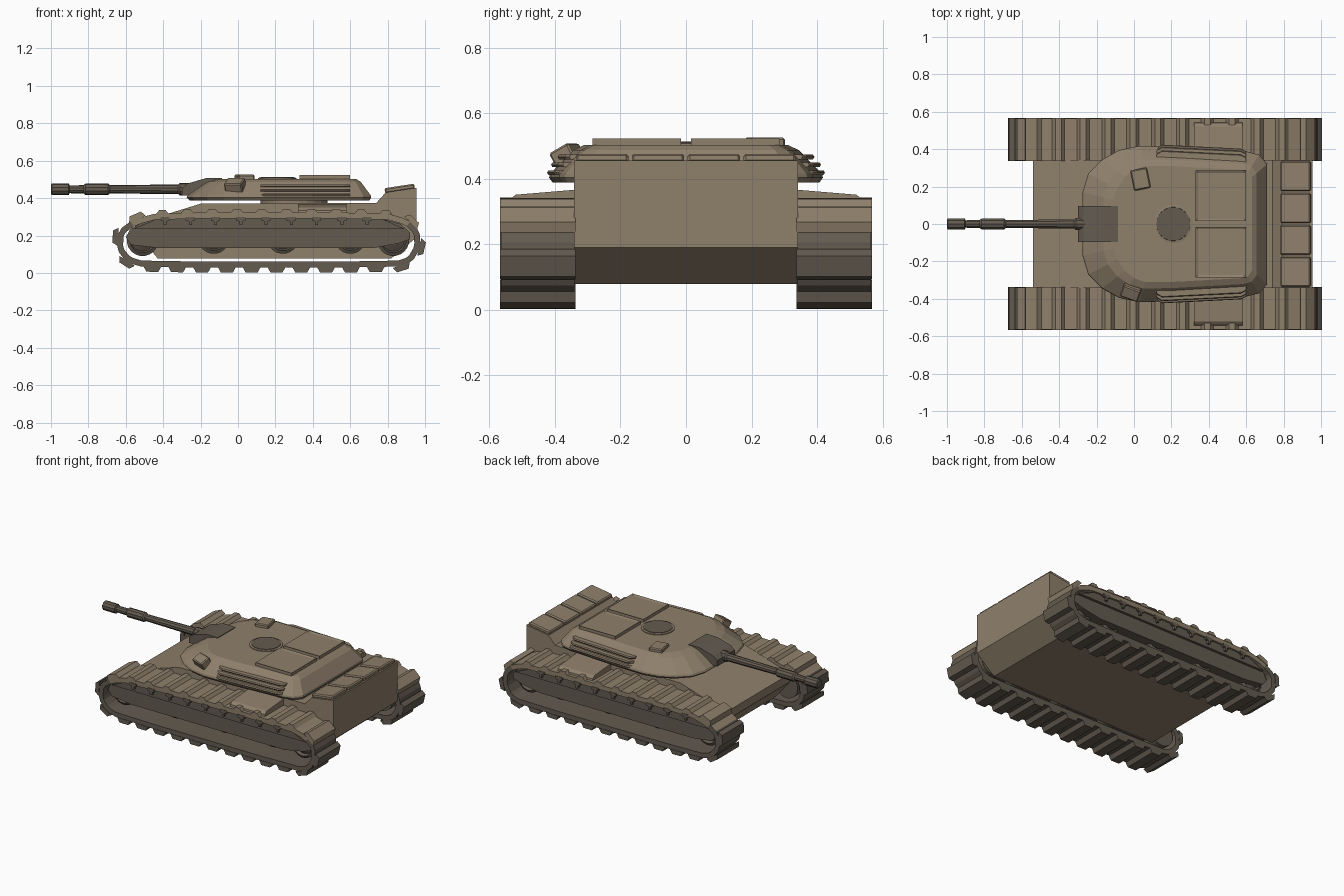
import bpy, bmesh, math
from mathutils import Vector, Matrix

if "Cube" in bpy.data.objects:
    bpy.data.objects.remove(bpy.data.objects["Cube"])


def material(name, rgb):
    m = bpy.data.materials.new(name)
    m.diffuse_color = (*rgb, 1)
    m.use_nodes = True
    m.node_tree.nodes["Principled BSDF"].inputs["Base Color"].default_value = m.diffuse_color
    return m


TAN = material("tan_paint", (0.275, 0.215, 0.148))
DARK = material("dark_brown", (0.125, 0.104, 0.080))


def finish(name, bm, mat=TAN, rule=None):
    """Turn a bmesh into an object; rule(centre) picks the second colour."""
    bmesh.ops.recalc_face_normals(bm, faces=bm.faces[:])
    if rule:
        for f in bm.faces:
            f.material_index = int(rule(f.calc_center_median()))
    me = bpy.data.meshes.new(name)
    bm.to_mesh(me)
    bm.free()
    me.materials.append(mat)
    if rule:
        me.materials.append(DARK)
    ob = bpy.data.objects.new(name, me)
    bpy.context.collection.objects.link(ob)
    return ob


def loft(bm, rings, cap=True):
    vs = [[bm.verts.new(p) for p in r] for r in rings]
    n = len(vs[0])
    for a, b in zip(vs, vs[1:]):
        for i in range(n):
            bm.faces.new((a[i], a[(i + 1) % n], b[(i + 1) % n], b[i]))
    if cap:
        bm.faces.new(vs[0])
        bm.faces.new(vs[-1])


def prism(bm, pts, y0, y1):
    """Extrude a side profile of (x, z) points across y."""
    loft(bm, [[(x, y, z) for x, z in pts] for y in (y0, y1)])


def box(name, lo, hi, mat=TAN, bevel=0.0, inset=0.0, rot=None):
    bm = bmesh.new()
    lo, hi = Vector(lo), Vector(hi)
    mid = (lo + hi) / 2
    bmesh.ops.create_cube(bm, size=1, matrix=Matrix.Diagonal((*(hi - lo), 1)))
    if inset:
        top = max(bm.faces, key=lambda f: f.calc_center_median().z)
        bmesh.ops.inset_region(bm, faces=[top], thickness=inset)
        bmesh.ops.translate(bm, verts=top.verts[:], vec=(0, 0, -0.006))
    elif bevel:
        bmesh.ops.bevel(bm, geom=bm.edges[:], offset=bevel, segments=1, affect='EDGES')
    if rot:
        bmesh.ops.transform(bm, matrix=rot, verts=bm.verts[:])
    bmesh.ops.translate(bm, verts=bm.verts[:], vec=mid)
    return finish(name, bm, mat)


def lathe(name, profile, origin, axis, sides, mat, caps=True):
    """Revolve (distance, radius) pairs about an axis."""
    bm = bmesh.new()
    rings = []
    for d, r in profile:
        ring = []
        for i in range(sides):
            a = math.tau * (i + 0.5) / sides
            u, v = r * math.cos(a), r * math.sin(a)
            p = {'X': (d, u, v), 'Y': (u, d, v), 'Z': (u, v, d)}[axis]
            ring.append(Vector(origin) + Vector(p))
        rings.append(ring)
    loft(bm, rings, caps)
    return finish(name, bm, mat)


# Hull with sloped nose and raised engine deck
bm = bmesh.new()
prism(bm, [(-0.43, 0.078), (0.82, 0.078), (0.955, 0.19), (0.955, 0.455), (0.79, 0.43),
           (0.74, 0.375), (-0.2, 0.37), (-0.54, 0.265), (-0.54, 0.21)], -0.342, 0.342)
finish("hull", bm)

# Four engine deck covers
tilt = Matrix.Rotation(-math.atan2(0.025, 0.165), 4, 'Y')
for i in range(4):
    y = -0.256 + 0.1705 * i
    box("engine_cover", (0.784, y - 0.08, 0.437), (0.945, y + 0.08, 0.465), TAN, 0.007, rot=tilt)

# Track path, with corners rounded
path = [(-0.5, 0.045), (0.84, 0.045), (0.92, 0.07), (0.96, 0.14), (0.955, 0.22), (0.9, 0.272),
        (0.78, 0.307), (-0.42, 0.307), (-0.55, 0.272), (-0.625, 0.22), (-0.632, 0.13), (-0.585, 0.07)]
path = [Vector(p) for p in path]
smooth = []
for a, b in zip(path, path[1:] + path[:1]):
    smooth += [a.lerp(b, 0.2), a.lerp(b, 0.8)]
path = smooth
segs = list(zip(path, path[1:] + path[:1]))
total = sum((b - a).length for a, b in segs)


def along(s):
    """Point and outward normal at a distance along the track."""
    s %= total
    for a, b in segs:
        d = (b - a).length
        if s <= d:
            t = (b - a) / d
            return a + t * s, Vector((t.y, -t.x))
        s -= d
    return path[0], Vector((0, -1))


def offset_path(d):
    out = []
    for i, p in enumerate(path):
        t = (path[(i + 1) % len(path)] - path[i - 1]).normalized()
        out.append(p + Vector((t.y, -t.x)) * d)
    return out


skirt = [(-0.6, 0.19), (-0.575, 0.235), (-0.5, 0.275), (-0.4, 0.292), (0.76, 0.292), (0.87, 0.262),
         (0.92, 0.215), (0.92, 0.18), (0.86, 0.158), (0.72, 0.132), (-0.42, 0.132), (-0.57, 0.15)]
for s in (-1, 1):
    # Track belt: tan over the top run, dark elsewhere
    inner, outer = offset_path(-0.016), offset_path(0.016)
    bm = bmesh.new()
    loops = [(inner, 0.34), (outer, 0.34), (outer, 0.565), (inner, 0.565), (inner, 0.34)]
    loft(bm, [[(p.x, s * y, p.y) for p in pts] for pts, y in loops], cap=False)
    bmesh.ops.remove_doubles(bm, verts=bm.verts[:], dist=1e-5)
    finish("track_belt", bm, TAN, lambda c: c.z < 0.25)

    # Track cleats
    bm = bmesh.new()
    count = round(total / 0.135)
    for i in range(count):
        p, n = along(total * (i + 0.3) / count)
        t = Vector((-n.y, n.x))
        top = p.y > 0.28
        h, w0, w1 = (0.022, 0.035, 0.016) if top else (0.029, 0.048, 0.032)
        q = p + n * 0.014
        prism(bm, [q - t * w0, q + t * w0, q + n * h + t * w1, q + n * h - t * w1],
              s * 0.338, s * 0.568)
    finish("track_cleats", bm, TAN, lambda c: c.z < 0.25)

    # Side skirt with an upper strip and hanging tabs
    bm = bmesh.new()
    prism(bm, skirt, s * 0.42, s * 0.535)
    prism(bm, [(-0.56, 0.235), (0.89, 0.235), (0.76, 0.294), (-0.42, 0.294)], s * 0.52, s * 0.552)
    for i in range(9):
        x = -0.39 + 0.135 * i
        prism(bm, [(x - 0.025, 0.298), (x - 0.025, 0.28), (x - 0.008, 0.275), (x - 0.008, 0.255),
                   (x + 0.008, 0.255), (x + 0.008, 0.275), (x + 0.025, 0.28), (x + 0.025, 0.298)],
              s * 0.54, s * 0.568)
    finish("side_skirt", bm, DARK)

    # Road wheels
    for x in (-0.51, -0.13, 0.24, 0.6, 0.83):
        z, r = (0.175, 0.085) if x in (-0.51, 0.83) else (0.185, 0.083)
        lathe("road_wheel", [(s * 0.345, r), (s * 0.49, r), (s * 0.5, r * 0.8), (s * 0.48, r * 0.7),
                             (s * 0.5, r * 0.3)], (x, 0, z), 'Y', 20, DARK)

    # Fender stowage box with a sloping lid
    bm = bmesh.new()
    loft(bm, [[(x, s * y, z) for y, z in ((0.34, 0.31), (0.545, 0.31), (0.54, 0.335),
               (0.52, 0.351), (0.34, 0.366))] for x in (0.32, 0.58)])
    finish("fender_box", bm)

    # Rails on the turret flank
    for y, z in ((0.406, 0.418), (0.394, 0.442), (0.374, 0.466)):
        bm = bmesh.new()
        loft(bm, [[(x, s * (y + dy + k), z + dz) for dy, dz in
                   ((-0.035, -0.007), (0.008, -0.007), (0.012, 0), (0.008, 0.007), (-0.035, 0.007))]
                  for x, k in ((0.12, -0.012), (0.15, 0.006), (0.57, -0.015), (0.6, -0.03))])
        finish("turret_rail", bm)

    # Roof hatch
    box("roof_hatch", (0.33, min(s * 0.015, s * 0.285), 0.49),
        (0.6, max(s * 0.015, s * 0.285), 0.523), TAN, inset=0.018)

# Turret ring
lathe("turret_ring", [(0.36, 0.18), (0.405, 0.18)], (0.3, 0, 0), 'Z', 24, TAN)

# Turret shell, lofted between a wide base and a narrow roof
base = [(-0.275, 0.17), (-0.245, 0.27), (-0.17, 0.345), (-0.08, 0.395), (0.03, 0.418),
        (0.2, 0.413), (0.6, 0.388), (0.67, 0.37), (0.712, 0.32)]
roof = [(-0.11, 0.13), (-0.09, 0.19), (-0.05, 0.25), (0.0, 0.29), (0.06, 0.31),
        (0.2, 0.31), (0.57, 0.29), (0.61, 0.28), (0.63, 0.25)]
bm = bmesh.new()
rings = []
for z, t in ((0.388, 0.1), (0.403, 0.0), (0.415, 0.03), (0.487, 0.68), (0.503, 1.0)):
    half = [Vector(a).lerp(Vector(b), t) for a, b in zip(base, roof)]
    rings.append([(p.x, p.y, z) for p in half] + [(p.x, -p.y, z) for p in reversed(half)])
loft(bm, rings)
finish("turret", bm)

# Gun mantlet
bm = bmesh.new()
loft(bm, [[(x, y, z) for x, z in ((-0.3, 0.415), (-0.3, 0.455), (-0.27, 0.478), (-0.17, 0.507),
           (-0.085, 0.507), (-0.085, 0.415))] for y in (-0.095, 0.095)])
finish("gun_mantlet", bm, DARK)

# Gun barrel with muzzle and sleeve
lathe("gun_barrel", [(-1.0, 0.024), (-0.995, 0.031), (-0.905, 0.031), (-0.9, 0.021), (-0.825, 0.022),
                     (-0.815, 0.031), (-0.695, 0.031), (-0.685, 0.022), (-0.32, 0.026),
                     (-0.31, 0.034), (-0.2, 0.034)], (0, 0, 0.447), 'X', 10, DARK)

# Round roof hatch
lathe("round_hatch_rim", [(0.49, 0.103), (0.508, 0.103), (0.51, 0.09)], (0.21, 0, 0), 'Z', 28, TAN)
lathe("round_hatch", [(0.5, 0.092), (0.513, 0.09)], (0.21, 0, 0), 'Z', 28, DARK)

# Sight boxes on the roof and on the shoulder
box("roof_sight", (-0.01, 0.185, 0.475), (0.08, 0.295, 0.525), TAN, 0.006,
    rot=Matrix.Rotation(0.2, 4, 'Z'))
box("shoulder_sight", (-0.065, -0.395, 0.435), (0.035, -0.325, 0.497), TAN, 0.006,
    rot=Matrix.Rotation(-0.35, 4, 'Z') @ Matrix.Rotation(0.5, 4, 'X'))
